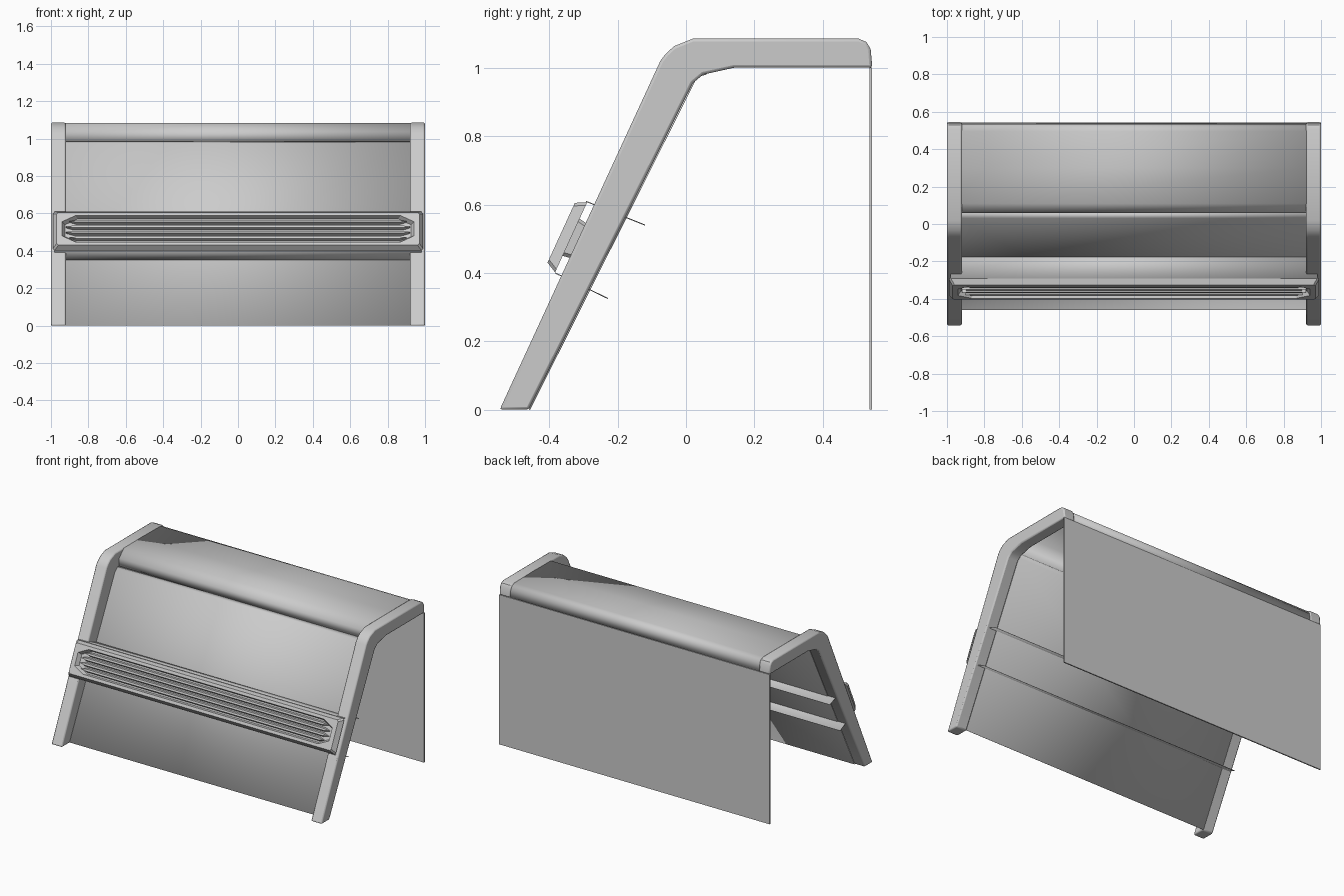
import bpy, bmesh, math
from mathutils import Vector

cube = bpy.data.objects.get("Cube")
if cube:
    bpy.data.objects.remove(cube, do_unlink=True)

grey = bpy.data.materials.new("plain_grey")
grey.use_nodes = True
colour = (0.6, 0.6, 0.6, 1)
grey.diffuse_color = colour
grey.node_tree.nodes["Principled BSDF"].inputs["Base Color"].default_value = colour


def finish(name, bm, angle=30):
    """Turn a bmesh into a shaded object."""
    bmesh.ops.recalc_face_normals(bm, faces=bm.faces[:])
    mesh = bpy.data.meshes.new(name)
    bm.to_mesh(mesh)
    bm.free()
    mesh.materials.append(grey)
    mesh.shade_smooth()
    mesh.set_sharp_from_angle(angle=math.radians(angle))
    obj = bpy.data.objects.new(name, mesh)
    bpy.context.collection.objects.link(obj)
    return obj


def prism(name, profile, x0, x1):
    """Extrude a closed (y, z) profile along x."""
    bm = bmesh.new()
    face = bm.faces.new([bm.verts.new((x0, y, z)) for y, z in profile])
    new = bmesh.ops.extrude_face_region(bm, geom=[face])["geom"]
    verts = [v for v in new if isinstance(v, bmesh.types.BMVert)]
    bmesh.ops.translate(bm, verts=verts, vec=(x1 - x0, 0, 0))
    return finish(name, bm)


def sheet(name, path, half, thickness=0.004):
    """Thin sheet following a (y, z) path, spanning x symmetrically."""
    bm = bmesh.new()
    rows = [[bm.verts.new((s * half, y, z)) for s in (-1, 1)] for y, z in path]
    for a, b in zip(rows, rows[1:]):
        bm.faces.new((a[0], a[1], b[1], b[0]))
    obj = finish(name, bm)
    mod = obj.modifiers.new("thickness", "SOLIDIFY")
    mod.thickness = thickness
    mod.offset = 0
    return obj


# Bent side rails
rail = [(-0.545, 0), (-0.075, 1.02), (-0.06, 1.04), (-0.035, 1.063), (0.02, 1.085),
        (0.505, 1.085), (0.528, 1.075), (0.54, 1.055), (0.545, 1.0),
        (0.14, 1.0), (0.05, 0.98), (0.02, 0.955), (-0.46, 0)]
for side, x0, x1 in (("left", 0.92, 1.0), ("right", -1.0, -0.92)):
    obj = prism(side + "_rail", rail, x0, x1)
    mod = obj.modifiers.new("soft_edges", "BEVEL")
    mod.width = 0.008
    mod.segments = 2
    mod.angle_limit = math.radians(50)

# Back wall, sloping front panel and top cover
prism("back_panel", [(0.536, 0), (0.544, 0), (0.544, 1.0), (0.536, 1.0)], -1, 1)
sheet("front_panel", [(-0.458, 0), (0.032, 0.975), (0.06, 0.982)], 0.925)
sheet("top_cover", [(0.06, 0.982), (0.06, 1.035), (0.11, 1.08), (0.3, 1.081),
                    (0.495, 1.079), (0.52, 1.07), (0.533, 1.05), (0.538, 1.0)], 0.925)

# Thin plates running from the bumper through the panel
sheet("upper_fin", [(-0.292, 0.609), (-0.12, 0.54)], 0.98, 0.003)
sheet("lower_fin", [(-0.383, 0.4), (-0.228, 0.325)], 0.98, 0.003)

# Slanted frame of the bumper: x, v up the slope, w outwards
centre = Vector((0, -0.365, 0.5175))
up = Vector((0, 0.416, 0.909))
out = Vector((0, -0.909, 0.416))


def place(x, v, w):
    return centre + Vector((x, 0, 0)) + up * v + out * w


def octagon(x, v, cut_x, cut_v, w):
    quarter = [(x, v - cut_v), (x - cut_x, v)]
    half = quarter + [(-a, b) for a, b in reversed(quarter)]
    return [place(a, b, w) for a, b in half + [(-a, -b) for a, b in half]]


def lofted(name, loops):
    """Bridge equal loops and cap both ends."""
    bm = bmesh.new()
    rings = [[bm.verts.new(p) for p in loop] for loop in loops]
    for a, b in zip(rings, rings[1:]):
        for i in range(len(a)):
            j = (i + 1) % len(a)
            bm.faces.new((a[i], a[j], b[j], b[i]))
    bm.faces.new(rings[0])
    bm.faces.new(rings[-1])
    return finish(name, bm, 20)


lofted("bumper_frame", [
    octagon(0.99, 0.113, 0.01, 0.01, -0.032),
    octagon(0.97, 0.096, 0.01, 0.01, 0),
    octagon(0.94, 0.077, 0.07, 0.035, 0),
    octagon(0.925, 0.07, 0.07, 0.035, -0.025)])
lofted("bumper_mount", [
    octagon(0.9, 0.06, 0.01, 0.01, -0.03),
    octagon(0.9, 0.055, 0.01, 0.01, -0.062)])

# Grille slats with pointed ends
for n, v in enumerate((-0.048, -0.016, 0.016, 0.048)):
    length = 0.9 if abs(v) > 0.03 else 0.92
    loops = []
    for w, h in ((-0.026, 0.013), (-0.006, 0.006)):
        loops.append([place(x, v + s, w) for x, s in (
            (length, 0), (length - 0.04, h), (0.04 - length, h),
            (-length, 0), (0.04 - length, -h), (length - 0.04, -h))])
    lofted(f"grille_slat_{n + 1}", loops)
